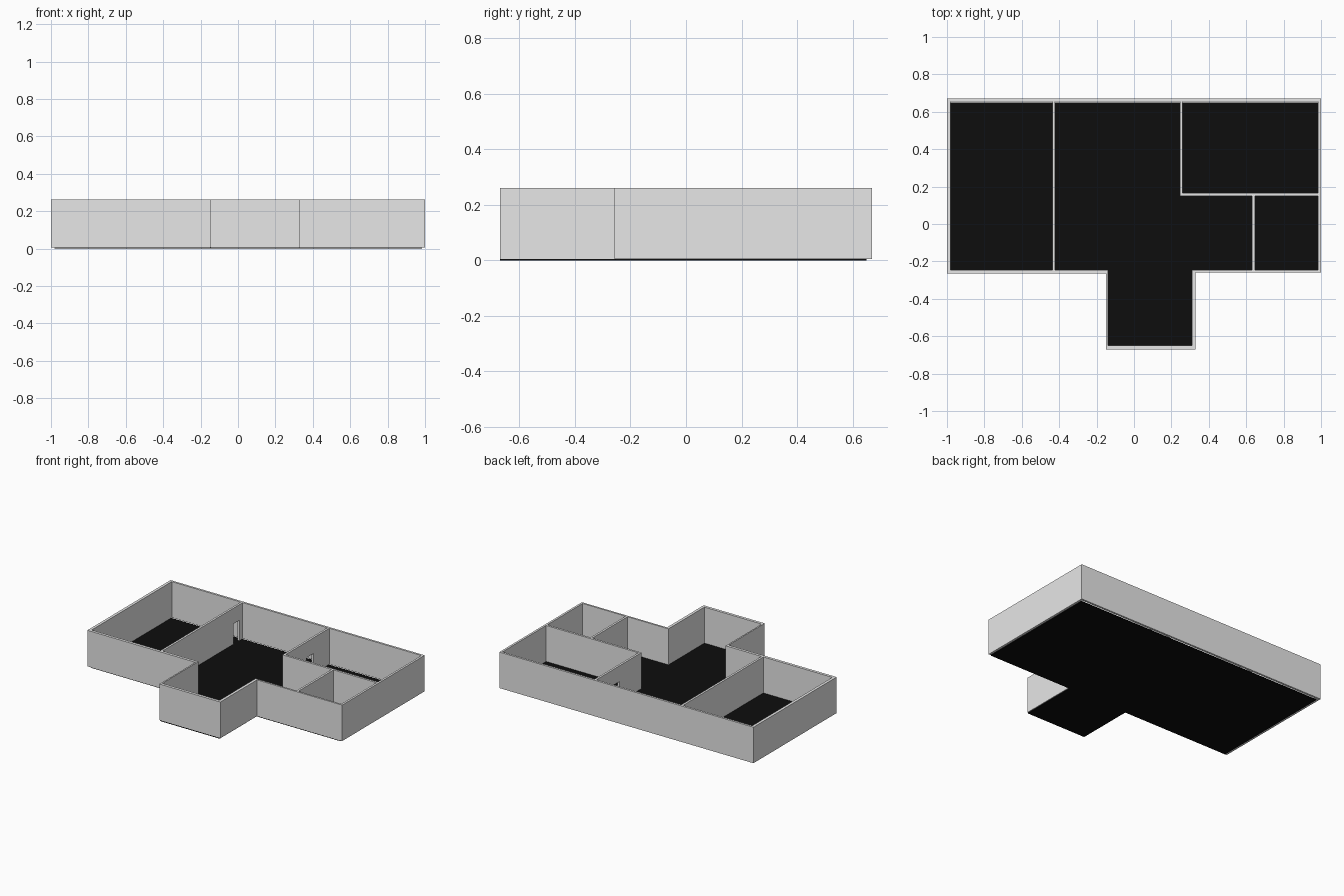
import bpy
import bmesh

cube = bpy.data.objects.get("Cube")
if cube:
    bpy.data.objects.remove(cube, do_unlink=True)

BASE, TOP, DOOR_TOP = 0.006, 0.262, 0.15


def make_material(name, value):
    mat = bpy.data.materials.new(name)
    mat.use_nodes = True
    colour = (value, value, value, 1)
    mat.diffuse_color = colour
    bsdf = mat.node_tree.nodes["Principled BSDF"]
    bsdf.inputs["Base Color"].default_value = colour
    return mat


wall_grey = make_material("wall grey", 0.8)
floor_black = make_material("floor black", 0.004)


def finish(name, bm, mat):
    bmesh.ops.recalc_face_normals(bm, faces=bm.faces)
    mesh = bpy.data.meshes.new(name)
    bm.to_mesh(mesh)
    bm.free()
    mesh.materials.append(mat)
    obj = bpy.data.objects.new(name, mesh)
    bpy.context.collection.objects.link(obj)


def raise_faces(bm, height):
    new = bmesh.ops.extrude_face_region(bm, geom=bm.faces[:])["geom"]
    verts = [v for v in new if isinstance(v, bmesh.types.BMVert)]
    bmesh.ops.translate(bm, verts=verts, vec=(0, 0, height))


def add_box(bm, x, y, z):
    verts = bmesh.ops.create_cube(bm, size=1)["verts"]
    for v in verts:
        for axis, span in enumerate((x, y, z)):
            v.co[axis] = span[0] if v.co[axis] < 0 else span[1]


# Thin floor slab following the plan
plan = [(-0.98, 0.65), (-0.98, -0.26), (-0.145, -0.26), (-0.145, -0.67),
        (0.325, -0.67), (0.325, -0.255), (0.985, -0.255), (0.985, 0.65)]
bm = bmesh.new()
bm.faces.new([bm.verts.new((x, y, 0)) for x, y in plan])
raise_faces(bm, BASE)
finish("floor", bm, floor_black)

# Outer wall ring with a projecting front bay
outer = [(-1, 0.67), (-1, -0.265), (-0.15, -0.265), (-0.15, -0.67),
         (0.33, -0.67), (0.33, -0.258), (1, -0.258), (1, 0.67)]
inner = [(-0.98, 0.655), (-0.98, -0.245), (-0.14, -0.245), (-0.14, -0.65),
         (0.31, -0.65), (0.31, -0.245), (0.985, -0.245), (0.985, 0.655)]
bm = bmesh.new()
out_v, in_v = ([bm.verts.new((x, y, BASE)) for x, y in loop] for loop in (outer, inner))
for i in range(len(outer)):
    bm.faces.new((out_v[i - 1], out_v[i], in_v[i], in_v[i - 1]))
raise_faces(bm, TOP - BASE)
finish("outer_walls", bm, wall_grey)


# Partition walls, with a doorway where one is given
def partition(name, x, y, door=None):
    bm = bmesh.new()
    full = (BASE, TOP)
    if door:
        add_box(bm, x, (y[0], door[0]), full)
        add_box(bm, x, door, (DOOR_TOP, TOP))
        add_box(bm, x, (door[1], y[1]), full)
    else:
        add_box(bm, x, y, full)
    finish(name, bm, wall_grey)


partition("left_partition", (-0.437, -0.422), (-0.245, 0.655), (0.55, 0.617))
partition("back_room_side_wall", (0.245, 0.26), (0.15, 0.655), (0.4, 0.477))
partition("back_room_front_wall", (0.26, 0.985), (0.15, 0.165))
partition("small_room_side_wall", (0.632, 0.647), (-0.245, 0.15))
